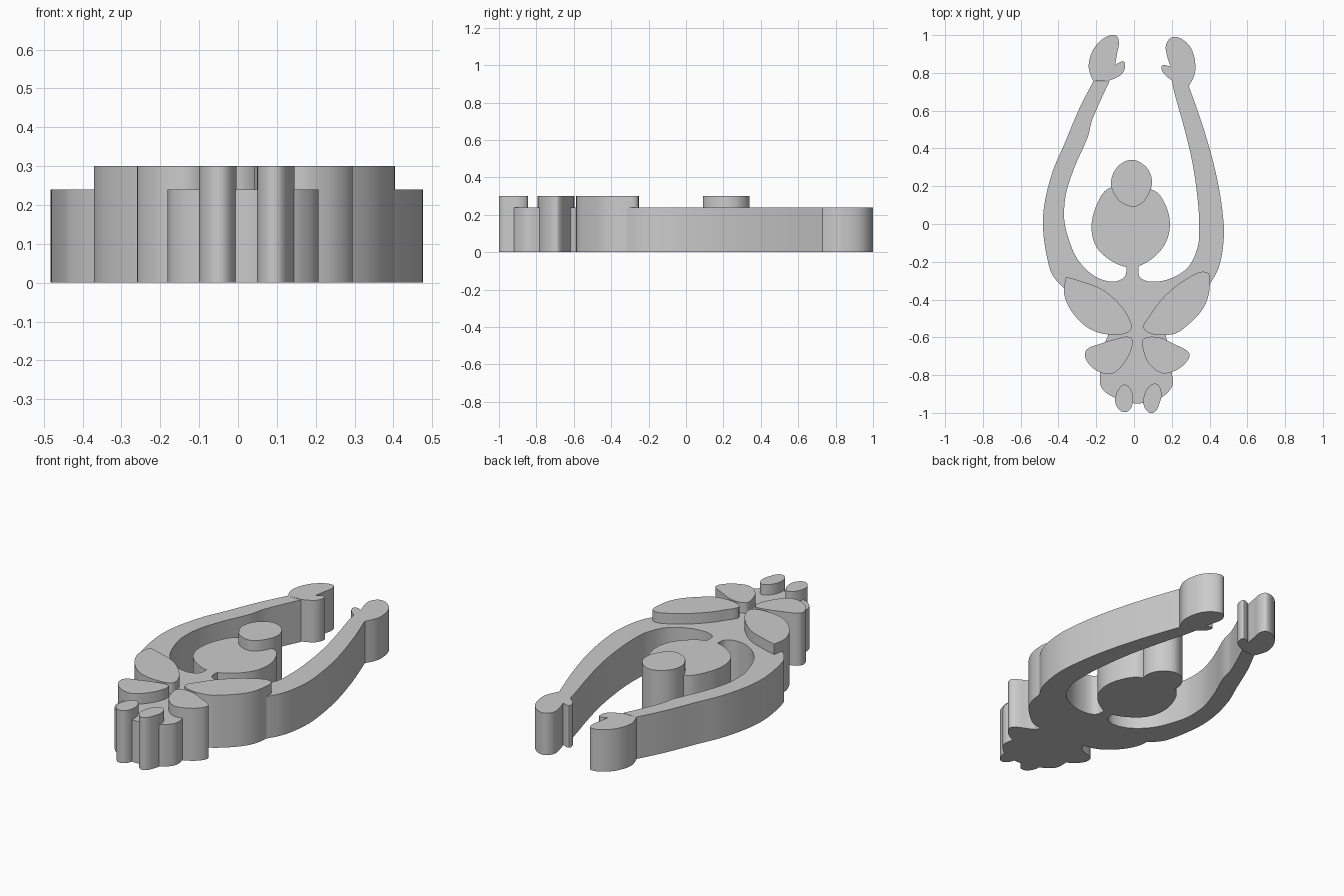
import bpy
import bmesh
import math
from mathutils import Vector
from mathutils.geometry import interpolate_bezier

default_cube = bpy.data.objects.get("Cube")
if default_cube:
    bpy.data.objects.remove(default_cube, do_unlink=True)

UNIT = 0.01          # outlines are given in hundredths
LOW = 0.24           # height of body, arms, hands and head
HIGH = 0.30          # height of the raised pieces
SHARP = True         # marks a corner in an outline
STEPS = 7            # segments between outline points

grey = bpy.data.materials.new("plain grey")
grey.use_nodes = True
colour = (0.6, 0.6, 0.6, 1.0)
grey.diffuse_color = colour
for node in grey.node_tree.nodes:
    if node.type == "BSDF_PRINCIPLED":
        node.inputs["Base Color"].default_value = colour


def smooth_outline(points):
    """Round a closed outline through its points, keeping marked corners."""
    count = len(points)
    spots = [Vector((p[0], p[1], 0)) * UNIT for p in points]
    tangents = []
    for i, point in enumerate(points):
        corner = len(point) > 2
        direction = spots[(i + 1) % count] - spots[i - 1]
        tangents.append(Vector() if corner else direction.normalized())
    outline = []
    for i in range(count):
        j = (i + 1) % count
        start, end = spots[i], spots[j]
        reach = (end - start).length / 3
        curve = interpolate_bezier(start, start + tangents[i] * reach,
                                   end - tangents[j] * reach, end, STEPS)
        outline.extend(curve[:-1])
    return outline


def slab(name, points, height):
    """Extrude a smoothed outline upward from the ground."""
    bm = bmesh.new()
    base = bm.faces.new([bm.verts.new(v) for v in smooth_outline(points)])
    raised = bmesh.ops.extrude_face_region(bm, geom=[base], use_keep_orig=True)
    top = [g for g in raised["geom"] if isinstance(g, bmesh.types.BMVert)]
    bmesh.ops.translate(bm, verts=top, vec=(0, 0, height))
    bmesh.ops.recalc_face_normals(bm, faces=bm.faces)
    caps = [f for f in bm.faces if len(f.verts) > 4]
    bmesh.ops.triangulate(bm, faces=caps)
    mesh = bpy.data.meshes.new(name)
    bm.to_mesh(mesh)
    bm.free()
    mesh.materials.append(grey)
    part = bpy.data.objects.new(name, mesh)
    bpy.context.collection.objects.link(part)
    bpy.ops.object.select_all(action="DESELECT")
    part.select_set(True)
    bpy.context.view_layer.objects.active = part
    bpy.ops.object.shade_smooth_by_angle(angle=math.radians(30))
    return part


# Body outline, run by run: each arm, the neck and the hips
left_arm_outer = [(29, 73, SHARP), (37, 50), (44, 24), (47.5, 0), (47, -13),
                  (44.5, -24), (40, -32, SHARP)]
hips = [(36, -44), (20, -57), (17, -59), (18, -63), (20, -79), (20.5, -85),
        (17, -90), (12, -93), (1, -95), (-10, -92), (-17, -87), (-18, -80),
        (-15, -62), (-14, -58), (-23, -54), (-36, -38)]
right_arm_outer = [(-37, -34, SHARP), (-41, -30), (-44.5, -24), (-48, -5),
                   (-47.5, 10), (-43, 28), (-37, 42), (-29, 61),
                   (-21.5, 75.5, SHARP)]
right_arm_inner = [(-13, 75.5, SHARP), (-22, 55.5), (-24.5, 46), (-31.5, 30),
                   (-36, 16), (-37, 4), (-35.5, -5), (-30, -18.5),
                   (-21, -27.5), (-11.5, -30.5)]
neck = [(-5, -28), (-4, -22, SHARP), (2.5, -22, SHARP), (3, -28)]
left_arm_inner = [(9, -30.5), (19, -29), (28.5, -23), (33.5, -13), (34.5, -5),
                  (34, 10), (31, 32), (26, 53), (21.5, 69), (20, 76, SHARP)]
slab("body_and_arms", left_arm_outer + hips + right_arm_outer
     + right_arm_inner + neck + left_arm_inner, LOW)

# Hands with thumbs
slab("right_hand", [(-21.5, 75.5, SHARP), (-24, 83), (-22, 91.5), (-16.5, 98),
                    (-10, 100), (-8, 96.5), (-9, 90), (-10, 84, SHARP),
                    (-5.5, 86), (-5, 82), (-7.5, 78.5), (-13, 76, SHARP)], LOW)
slab("left_hand", [(29, 73, SHARP), (32, 79), (32.5, 84.5), (30.5, 92.5),
                   (26, 97.5), (20.5, 99), (17, 95), (17.5, 89),
                   (19.5, 83, SHARP), (15, 84), (15.5, 80), (20, 76, SHARP)],
     LOW)

# Head and the raised hair bun
slab("head", [(-22.5, -1.5), (-20, -12), (-12, -19.5), (-2, -23), (8, -19.5),
              (16.5, -10.5), (19, 0), (16.5, 10.5), (11, 17.5), (-2, 20),
              (-14, 18.5), (-20, 9.5)], LOW)
slab("hair_bun", [(-1, 34), (7, 29.5), (9.5, 21.5), (6, 13), (1, 9.3),
                  (-4, 10), (-9, 13.5), (-12.2, 21.5), (-9, 30)], HIGH)

# Raised upper petals
slab("right_upper_petal", [(-36, -28, SHARP), (-37, -37), (-32.5, -47),
                           (-23.5, -55.5), (-13, -58.5), (-2, -56.5),
                           (-3, -49), (-10, -40), (-18, -34), (-29, -30)], HIGH)
slab("left_upper_petal", [(38.5, -25.5), (40, -34), (37, -44), (29, -53),
                          (20, -58.5), (5.5, -56), (9, -47.5), (16, -38.5),
                          (27, -29.5)], HIGH)

# Raised lower petals
slab("right_lower_petal", [(-2, -60), (-1, -65), (-5.5, -74), (-12, -79.3),
                           (-20, -77.5), (-25.5, -71.5), (-25, -66.5),
                           (-18, -63.5), (-10, -61)], HIGH)
slab("left_lower_petal", [(5, -61), (5, -67), (8, -74), (15, -79), (23, -77),
                          (28.5, -72), (29, -68), (21, -63.5), (13, -60)], HIGH)

# Raised feet
slab("right_foot", [(-5, -85), (-1.5, -88), (-0.5, -94), (-3, -99), (-7, -99),
                    (-10, -94), (-8.5, -88)], HIGH)
slab("left_foot", [(11.5, -84.5), (14.5, -89), (13.5, -95), (11, -99.5),
                   (7.5, -99.5), (5, -95), (6.5, -88)], HIGH)
